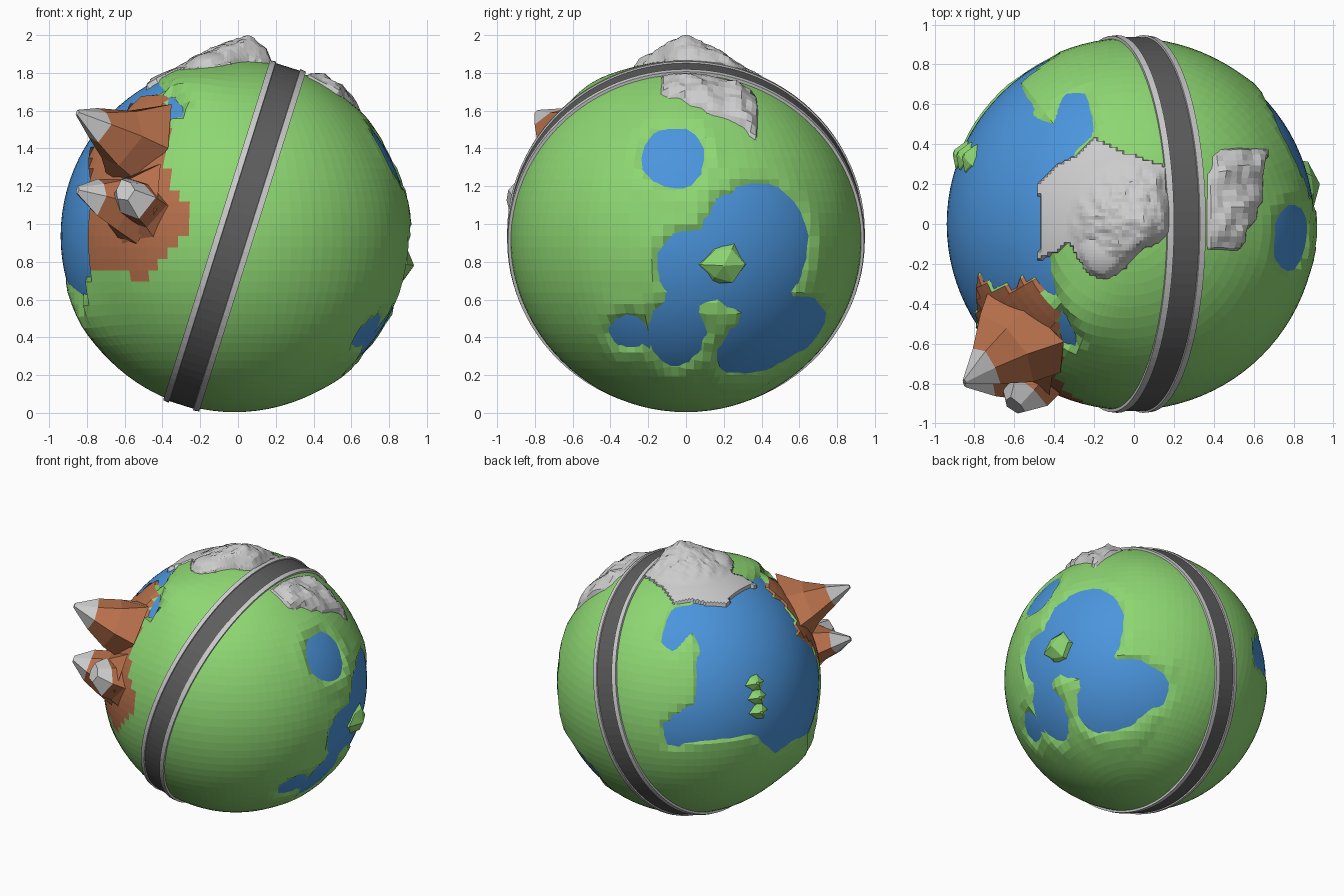
import bpy, bmesh, math
from mathutils import Vector, noise

if "Cube" in bpy.data.objects:
    bpy.data.objects.remove(bpy.data.objects["Cube"])

C = Vector((-0.018, 0, 0.937))      # globe centre
SEA, LAND = 0.921, 0.933            # radii


def mat(name, *rgb):
    m = bpy.data.materials.new(name)
    m.diffuse_color = (*rgb, 1)
    m.use_nodes = True
    m.node_tree.nodes["Principled BSDF"].inputs["Base Color"].default_value = m.diffuse_color
    return m


GREEN = mat("grass", 0.27, 0.68, 0.17)
BLUE = mat("water", 0.07, 0.30, 0.72)
BROWN = mat("earth", 0.47, 0.16, 0.07)
DARK = mat("asphalt", 0.11, 0.11, 0.11)
GREY = mat("rock", 0.52, 0.52, 0.52)


def finish(bm, name, mats, smooth=False):
    bmesh.ops.recalc_face_normals(bm, faces=bm.faces)
    me = bpy.data.meshes.new(name)
    bm.to_mesh(me)
    bm.free()
    for m in mats:
        me.materials.append(m)
    for p in me.polygons:
        p.use_smooth = smooth
    bpy.context.collection.objects.link(bpy.data.objects.new(name, me))


class Region:
    """Outline drawn on the globe as seen from a direction, with a slightly wobbly edge."""

    def __init__(self, az, el, pts, scale=1, relative=False):
        az, el = math.radians(az), math.radians(el)
        self.d = Vector((math.cos(az) * math.cos(el), math.sin(az) * math.cos(el), math.sin(el)))
        self.r = Vector((-math.sin(az), math.cos(az), 0))
        self.u = self.d.cross(self.r)
        o = Vector((0, 0)) if relative else Vector((C.dot(self.r), C.dot(self.u)))
        self.p = [Vector(q) * scale - o for q in pts]

    def dist(self, n):
        """Signed distance to the outline, positive inside; n is a unit direction."""
        if n.dot(self.d) < -0.02:
            return -1
        x, y = n.dot(self.r) * SEA, n.dot(self.u) * SEA
        inside, best = False, 9
        for a, b in zip(self.p, self.p[1:] + self.p[:1]):
            ex, ey, wx, wy = b.x - a.x, b.y - a.y, x - a.x, y - a.y
            t = max(0, min(1, (wx * ex + wy * ey) / (ex * ex + ey * ey)))
            best = min(best, math.hypot(wx - ex * t, wy - ey * t))
            if (a.y > y) != (b.y > y) and x < a.x + (y - a.y) * ex / ey:
                inside = not inside
        return (best if inside else -best) + .02 * noise.noise(n * 9)


def lake(cy, cz, ry, rz, tilt=0):
    """Oval lake on the right side"""
    c, s = math.cos(tilt), math.sin(tilt)
    ring = [(ry * math.cos(math.tau * i / 16), rz * math.sin(math.tau * i / 16)) for i in range(16)]
    return Region(0, 0, [(cy + a * c - b * s, cz + a * s + b * c) for a, b in ring])


# big sea on the left and back
sea = Region(125, 25, [(-16, 72), (41, 86), (85, 110), (150, 110), (150, -30), (122, -50), (84, -72), (66, -52),
                       (-19, -64), (-26, -45), (6, -22), (12, 33), (3, 51), (-16, 28), (-28, 40)], 1 / 141, True)
sea_front = Region(-90, 0, [(-1, .75), (-.86, .78), (-.77, 1.35), (-.47, 1.68), (-1, 1.9)])
WATERS = [sea, sea_front, lake(-.07, 1.35, .17, .165), lake(.36, .87, .29, .36, -.15), lake(.07, .77, .23, .2),
          lake(-.05, .42, .15, .17), lake(-.01, .58, .08, .1), lake(-.3, .44, .105, .09),
          lake(.45, .41, .32, .16, .5)]
BARE = Region(-90, 0, [(-.5, 1.69), (-.37, 1.68), (-.38, 1.3), (-.24, 1), (-.5, .71), (-.79, .8), (-.78, 1.4)])
# gentle hills: direction, spread, height
HILLS = [(Vector((-.8, -.35, -.47)), .22, .045), (Vector((-.26, -.5, .82)), .22, .04)]

# water ball
bm = bmesh.new()
bmesh.ops.create_uvsphere(bm, u_segments=96, v_segments=48, radius=SEA)
bmesh.ops.translate(bm, verts=bm.verts, vec=C)
finish(bm, "water", [BLUE], True)

# land shell: dips below the water inside each outline
bm = bmesh.new()
bmesh.ops.create_uvsphere(bm, u_segments=96, v_segments=48, radius=1)
for f in bm.faces:
    f.material_index = int(BARE.dist(f.calc_center_median().normalized()) > 0)
for v in bm.verts:
    n = v.co.normalized()
    s = max(w.dist(n) for w in WATERS)
    if BARE.dist(n) > 0:
        s = min(s, -.02)
    hill = sum(h * math.exp(-((n - d).length / sp) ** 2) for d, sp, h in HILLS)
    hill += .012 * math.exp(-(s / .08) ** 2) * (n.x > .3)
    hill *= max(0, min(1, -s / .06))
    v.co = C + n * (SEA + max(-.04, min(LAND - SEA, -s * .6)) + hill)
finish(bm, "land", [GREEN, BROWN])


# rocky mountains laid over the land
def mountain(name, outline, height, step):
    reg = Region(-90, 90, outline)
    xs, ys = zip(*outline)
    bm = bmesh.new()
    nx, ny = (int((max(a) - min(a)) / step) + 4 for a in (xs, ys))
    grid = []
    for i in range(nx):
        for j in range(ny):
            x, y = min(xs) + (i - 1.5) * step, min(ys) + (j - 1.5) * step
            q = Vector((x - C.x, y, 0))
            n = (q + Vector((0, 0, math.sqrt(SEA ** 2 - q.length_squared)))).normalized()
            s = reg.dist(n)
            h = .01 + height(x, y) * min(1, s / .05) if s > 0 else -.02
            grid.append((bm.verts.new(C + n * (LAND + h)), s))
    for i in range(nx - 1):
        for j in range(ny - 1):
            c = [grid[a * ny + b] for a, b in ((i, j), (i + 1, j), (i + 1, j + 1), (i, j + 1))]
            if max(s for _, s in c) > 0:
                bm.faces.new([v for v, _ in c])
    finish(bm, name, [])


def peak_height(x, y):
    dx = x - .05
    d = math.hypot(dx * (2 if dx > 0 else 1), y * 1.15)
    h = .12 * max(0, 1 - d / .38) ** 1.2
    h += .016 * noise.noise(Vector((x, y, .2)) * 14) * min(1, h / .03)
    h += .01 * noise.noise(Vector((x, y, .2)) * 35) * min(1, h / .04)
    return max(0, h, .05 * (1 - (math.hypot(x + .15, y + .16) / .14) ** 2))


def ridge_height(x, y):
    p = Vector((x, y, .1))
    return .028 + .03 * noise.noise(p * 13) + .012 * noise.noise(p * 30)


mountain("snowy_peak", [(.17, -.05), (.17, .28), (-.2, .43), (-.38, .28), (-.46, .2), (-.48, -.18), (-.32, -.1),
                        (-.25, -.25), (-.13, -.29), (.02, -.16)], peak_height, .016)
mountain("rocky_ridge", [(.36, -.12), (.37, .36), (.5, .38), (.66, .36), (.64, .15), (.53, -.13)],
         ridge_height, .028)


# faceted cones, radii spaced evenly from base to tip; the last band takes the last material
def spike(name, base, tip, radii, mats, sides=6):
    base, tip = Vector(base), Vector(tip)
    q = (tip - base).to_track_quat('Z', 'Y')
    bm = bmesh.new()
    rings = []
    for k, r in enumerate(radii):
        ring = []
        for i in range(sides):
            a, rr = math.tau * i / sides, r * (1 + .22 * math.sin(i * 2.4 + k))
            offset = q @ Vector((rr * math.cos(a), rr * math.sin(a), 0))
            ring.append(bm.verts.new(base.lerp(tip, k / (len(radii) - 1)) + offset))
        rings.append(ring)
    for k in range(len(rings) - 1):
        for i in range(sides):
            j = (i + 1) % sides
            f = bm.faces.new((rings[k][i], rings[k][j], rings[k + 1][j], rings[k + 1][i]))
            f.material_index = len(mats) - 1 if k == len(rings) - 2 else 0
    bm.faces.new(rings[-1]).material_index = len(mats) - 1
    finish(bm, name, mats)


ROCK = [BROWN, GREY]
spike("upper_spike", (-.53, -.54, 1.40), (-.85, -.79, 1.59), (.26, .18, .1, .015), ROCK)
spike("lower_spike", (-.53, -.66, 1.08), (-.85, -.80, 1.18), (.25, .16, .1, .02), ROCK)
spike("blunt_spike", (-.48, -.70, 1.06), (-.60, -.91, 1.18), (.22, .14, .12, .06), ROCK)
spike("lake_island", (.84, .19, .79), (.93, .20, .78), (.13, .1, .005), [GREEN])
for k in range(3):
    n = (Vector((-.80, .32, 1.05 + .1 * k)) - C).normalized()
    spike("sea_island_%d" % (k + 1), C + n * .89, C + n * .965, (.08, .06, .012), [GREEN])

# tilted road around the globe with raised kerbs
half = [(.066, .938), (.068, .947), (.10, .943), (.10, .915)]
profile = [(-w, r) for w, r in reversed(half)] + half
N = 96
axis, up, side = Vector((.954, 0, -.30)), Vector((.30, 0, .954)), Vector((0, 1, 0))
bm = bmesh.new()
loops = []
for i in range(N):
    a = math.tau * i / N
    out = side * math.cos(a) + up * math.sin(a)
    loops.append([bm.verts.new(C + axis * w + out * r) for w, r in profile])
for i in range(N):
    a, b = loops[i], loops[(i + 1) % N]
    for k in range(len(profile)):
        m = (k + 1) % len(profile)
        bm.faces.new((a[k], a[m], b[m], b[k])).material_index = int(k == 3)
finish(bm, "ring_road", [GREY, DARK])
